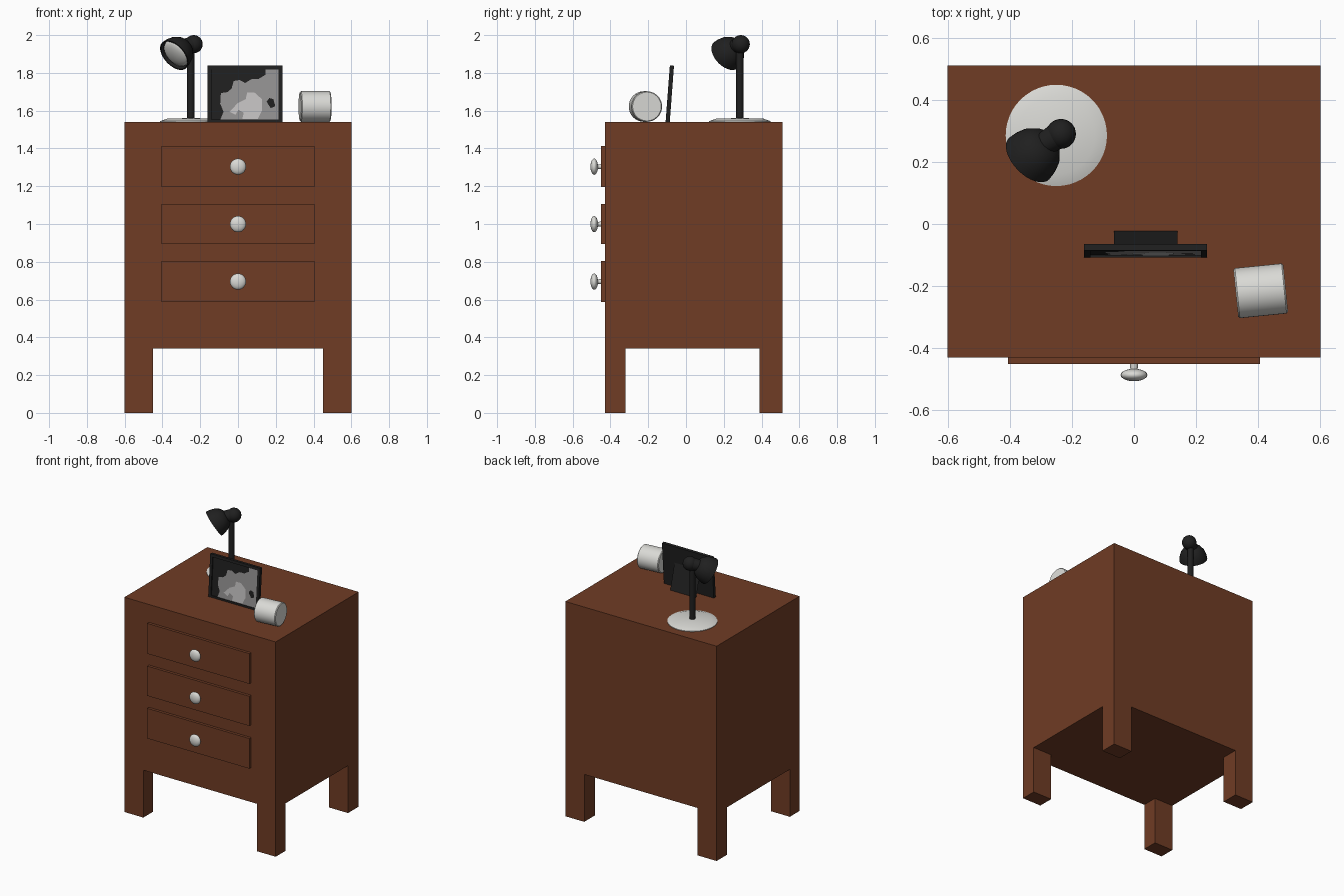
import bpy, bmesh, math
from mathutils import Vector, Matrix

if "Cube" in bpy.data.objects:
    bpy.data.objects.remove(bpy.data.objects["Cube"])


def mat(name, c):
    m = bpy.data.materials.new(name)
    m.diffuse_color = (*c, 1)
    m.use_nodes = True
    m.node_tree.nodes["Principled BSDF"].inputs["Base Color"].default_value = m.diffuse_color
    return m


WOOD = mat("brown wood", (0.16, 0.045, 0.018))
WHITE = mat("off white", (0.70, 0.70, 0.67))
BLACK = mat("black", (0.014, 0.014, 0.014))
GREY = mat("photo grey", (0.30, 0.29, 0.29))
LIGHT = mat("photo light grey", (0.56, 0.55, 0.55))


def finish(name, bm, m, smooth=False, matrix=None, fix=True):
    if fix:
        bmesh.ops.recalc_face_normals(bm, faces=bm.faces)
    me = bpy.data.meshes.new(name)
    bm.to_mesh(me)
    bm.free()
    me.materials.append(m)
    ob = bpy.data.objects.new(name, me)
    bpy.context.collection.objects.link(ob)
    if matrix:
        ob.matrix_world = matrix
    if smooth:
        bpy.ops.object.select_all(action='DESELECT')
        ob.select_set(True)
        bpy.context.view_layer.objects.active = ob
        bpy.ops.object.shade_smooth_by_angle(angle=math.radians(40))
    return ob


def box(name, lo, hi, m, matrix=None):
    bm = bmesh.new()
    bmesh.ops.create_cube(bm, size=1)
    for v in bm.verts:
        v.co = [(a + b) / 2 + c * (b - a) for a, b, c in zip(lo, hi, v.co)]
    return finish(name, bm, m, matrix=matrix)


def lathe(name, profile, m, origin, axis, n=32):
    """Revolve (radius, height) points about an axis."""
    bm = bmesh.new()
    vs = [bm.verts.new((r, 0, h)) for r, h in profile]
    es = [bm.edges.new(p) for p in zip(vs, vs[1:])]
    bmesh.ops.spin(bm, geom=vs + es, cent=(0, 0, 0), axis=(0, 0, 1),
                   angle=2 * math.pi, steps=n, use_duplicate=False)
    bmesh.ops.remove_doubles(bm, verts=bm.verts, dist=1e-5)
    rot = Vector(axis).to_track_quat('Z', 'Y').to_matrix().to_4x4()
    return finish(name, bm, m, True, Matrix.Translation(origin) @ rot)


def dome(r, h, c, n=10):
    """Full ellipse profile, from bottom pole to top pole."""
    return [(r * math.sin(math.pi * i / n), c - h * math.cos(math.pi * i / n))
            for i in range(n + 1)]


# cabinet and legs
box("cabinet", (-0.6, -0.43, 0.34), (0.6, 0.51, 1.54), WOOD)
for x0, x1 in ((-0.6, -0.45), (0.45, 0.6)):
    for y0, y1 in ((-0.43, -0.32), (0.39, 0.51)):
        box("leg", (x0, y0, 0), (x1, y1, 0.34), WOOD)

# drawers with knobs
for z0, z1 in ((1.195, 1.412), (0.893, 1.106), (0.587, 0.803)):
    box("drawer_front", (-0.405, -0.45, z0), (0.405, -0.43, z1), WOOD)
    o = (0, -0.45, (z0 + z1) / 2)
    lathe("knob_stem", [(0, 0), (0.013, 0), (0.011, 0.03), (0, 0.03)], WHITE, o, (0, -1, 0), 16)
    lathe("knob", dome(0.043, 0.02, 0.036), WHITE, o, (0, -1, 0), 24)

# lamp base, pole and joint
bx, by = -0.25, 0.285
lathe("lamp_base", [(0, 0), (0.163, 0), (0.163, 0.004), (0.125, 0.018), (0, 0.021)],
      WHITE, (bx, by, 1.54), (0, 0, 1), 48)
lathe("lamp_pole", [(0, 0), (0.019, 0), (0.019, 0.39), (0, 0.39)],
      BLACK, (bx, by, 1.56), (0, 0, 1), 24)
joint = Vector((-0.235, 0.29, 1.952))
lathe("lamp_joint", dome(0.048, 0.048, 0, 14), BLACK, joint, (0, 0, 1))

# lamp shade and bulb
rim = Vector((-0.338, 0.21, 1.893))
d = Vector((-0.6, -0.58, -0.55)).normalized()
neck = rim - d * 0.085 - joint
lathe("lamp_neck", [(0, 0), (0.044, 0), (0.038, neck.length), (0, neck.length)],
      BLACK, joint, neck)
lathe("lamp_shade", [(0, -0.102), (0.035, -0.1), (0.06, -0.085), (0.08, -0.057),
                     (0.09, -0.025), (0.093, 0), (0.087, 0), (0.083, -0.025),
                     (0.07, -0.06), (0, -0.08)], BLACK, rim, d)
lathe("lamp_bulb", dome(0.081, 0.03, -0.022), WHITE, rim, d)

# leaning photo frame, local z runs up the frame, front face at y = 0
lean = Matrix.Translation((0.0375, -0.108, 1.54)) @ Matrix.Rotation(-0.075, 4, 'X')
W, H, B = 0.198, 0.30, 0.02
box("frame_back", (-W, 0.008, 0), (W, 0.022, H), BLACK, lean)
for s in (-1, 1):
    a, b = sorted((s * W, s * (W - B)))
    box("frame_side", (a, 0, 0), (b, 0.01, H), BLACK, lean)
for z in (0, H - B):
    box("frame_rail", (-W + B, 0, z), (W - B, 0.01, z + B * (0.6 if z == 0 else 1)), BLACK, lean)


# photo patches: outlines in frame units (x from 0 to 1, z from 0 to 1)
def patch(name, pts, y, m):
    bm = bmesh.new()
    vs = [bm.verts.new(((u - 0.5) * 2 * (W - B), y, 0.012 + v * (H - B - 0.012))) for u, v in pts]
    f = bm.faces.new(vs)
    f.normal_update()
    if f.normal.y > 0:
        f.normal_flip()
    finish(name, bm, m, matrix=lean, fix=False)


patch("photo_mid_tone", [(0.13, 0), (0.18, 0.16), (0.13, 0.32), (0.14, 0.53), (0.24, 0.55),
      (0.3, 0.62), (0.33, 0.77), (0.42, 0.79), (0.5, 0.73), (0.6, 0.81), (0.7, 0.81),
      (0.8, 0.89), (0.8, 1), (1, 1), (1, 0)], 0.0065, GREY)
patch("photo_light_tone", [(0.27, 0.16), (0.39, 0.33), (0.51, 0.41), (0.53, 0.54), (0.64, 0.54),
      (0.75, 0.41), (0.75, 0.18), (0.69, 0.02), (0.46, 0.02), (0.48, 0.14), (0.4, 0.2),
      (0.36, 0.1)], 0.005, LIGHT)
patch("photo_dark_spot", [(0.82, 0.36), (0.88, 0.23), (0.95, 0.27), (0.92, 0.41), (0.86, 0.43)],
      0.004, BLACK)

# thin support behind the frame
bm = bmesh.new()
bm.faces.new([bm.verts.new(p) for p in ((0.14, -0.022, 1.541), (-0.065, -0.022, 1.541),
                                        (-0.065, -0.07, 1.72), (0.14, -0.07, 1.72))])
finish("frame_support", bm, BLACK, fix=False)

# white drum lying on its side
ax = Vector((math.cos(0.1), math.sin(0.1), 0))
lathe("drum", [(0, 0), (0.076, 0), (0.081, 0.005), (0.081, 0.156), (0.076, 0.161), (0, 0.161)],
      WHITE, Vector((0.408, -0.215, 1.622)) - ax * 0.0805, ax, 40)
